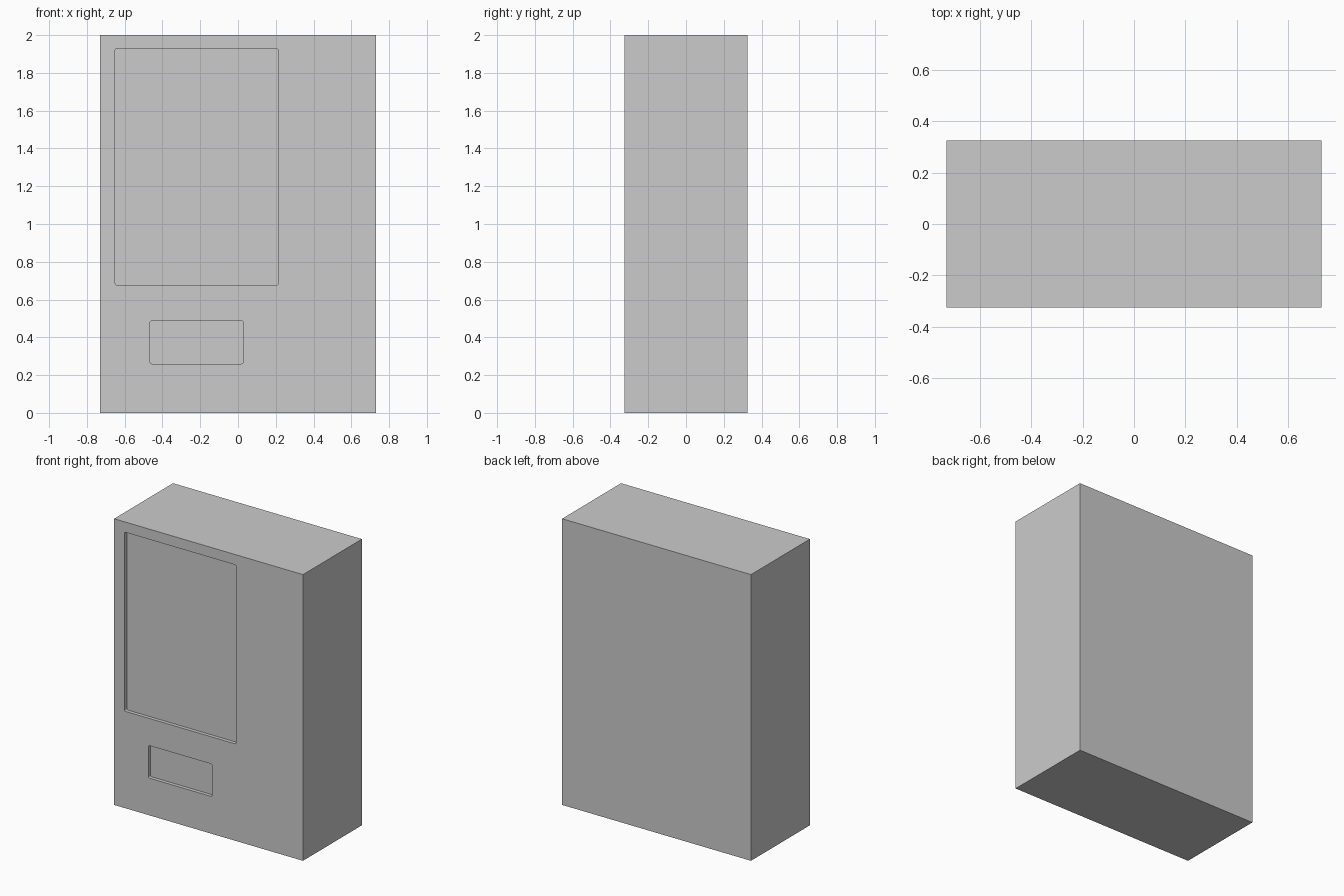
import bpy, bmesh

if "Cube" in bpy.data.objects:
    bpy.data.objects.remove(bpy.data.objects["Cube"])

W, D, H = 1.46, 0.65, 2.0
RECESS = 0.025


def box(name, x0, x1, y0, y1, z0, z1, radius=0.0):
    """Box from its limits; radius rounds the four edges running along y."""
    bm = bmesh.new()
    bmesh.ops.create_cube(bm, size=1)
    for v in bm.verts:
        v.co.x = x1 if v.co.x > 0 else x0
        v.co.y = y1 if v.co.y > 0 else y0
        v.co.z = z1 if v.co.z > 0 else z0
    if radius:
        edges = [e for e in bm.edges
                 if abs(e.verts[0].co.y - e.verts[1].co.y) > 1e-4]
        bmesh.ops.bevel(bm, geom=edges, offset=radius, segments=3,
                        profile=0.5, affect='EDGES')
    bmesh.ops.recalc_face_normals(bm, faces=bm.faces[:])
    mesh = bpy.data.meshes.new(name)
    bm.to_mesh(mesh)
    bm.free()
    obj = bpy.data.objects.new(name, mesh)
    bpy.context.collection.objects.link(obj)
    return obj


# Cabinet
cabinet = box("cabinet", -W / 2, W / 2, -D / 2, D / 2, 0, H)

# Display window and collection tray, sunk into the front
recesses = {
    "display_window_cutter": (-0.65, 0.212, 0.677, 1.928),
    "collection_tray_cutter": (-0.465, 0.027, 0.26, 0.487),
}
for name, (x0, x1, z0, z1) in recesses.items():
    cutter = box(name, x0, x1, -D / 2 - 0.1, -D / 2 + RECESS, z0, z1, 0.008)
    cutter.hide_render = True
    cutter.hide_set(True)
    mod = cabinet.modifiers.new(name, 'BOOLEAN')
    mod.operation = 'DIFFERENCE'
    mod.solver = 'EXACT'
    mod.object = cutter
